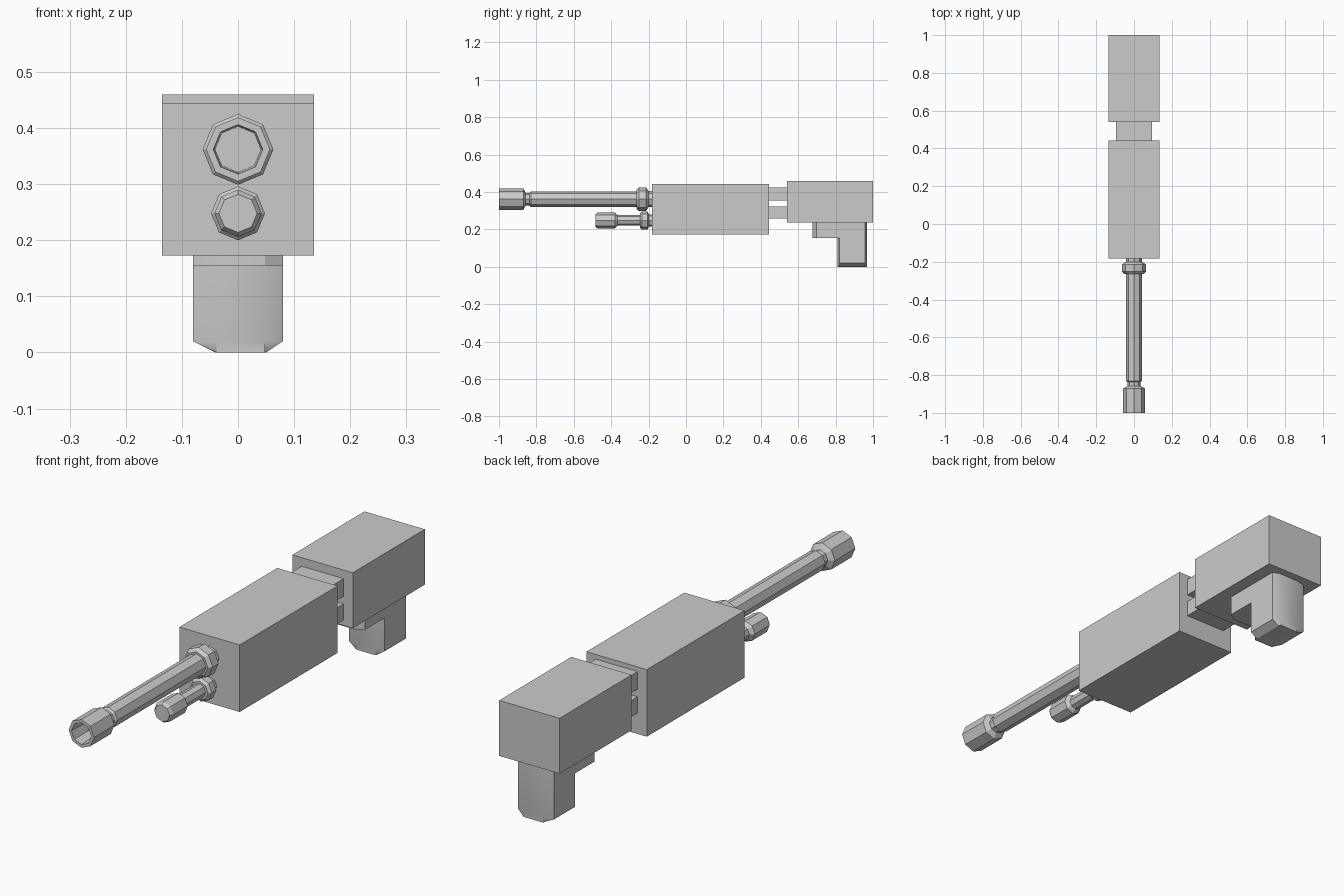
import bpy, bmesh
from math import cos, sin, pi

if "Cube" in bpy.data.objects:
    bpy.data.objects.remove(bpy.data.objects["Cube"])


def finish(bm, name):
    bmesh.ops.recalc_face_normals(bm, faces=bm.faces)
    mesh = bpy.data.meshes.new(name)
    bm.to_mesh(mesh)
    bm.free()
    obj = bpy.data.objects.new(name, mesh)
    bpy.context.collection.objects.link(obj)
    return obj


def loft(name, rings):
    """Join equal-sized point rings and cap both ends."""
    bm = bmesh.new()
    loops = [[bm.verts.new(p) for p in ring] for ring in rings]
    n = len(loops[0])
    for a, b in zip(loops, loops[1:]):
        for i in range(n):
            j = (i + 1) % n
            bm.faces.new((a[i], a[j], b[j], b[i]))
    bm.faces.new(loops[0])
    bm.faces.new(loops[-1])
    return finish(bm, name)


def box(name, half_x, y0, y1, z0, z1):
    xs = ((-half_x, y0), (half_x, y0), (half_x, y1), (-half_x, y1))
    return loft(name, [[(x, y, z) for x, y in xs] for z in (z0, z1)])


def barrel(name, z, profile, sides=8):
    """Turn a (y, radius) profile around the y axis at height z."""
    return loft(name, [[(r * cos(2 * pi * i / sides), y, z + r * sin(2 * pi * i / sides))
                        for i in range(sides)] for y, r in profile])


def grip_block(name, y0, y1, cut_front, cut_back, z_top, z_bottom, chamfer=0):
    """Block with slightly cut vertical corners and optional side chamfers below."""
    def ring(z, left, right, cl, cr):
        return [(left + cl, y0, z), (right - cr, y0, z),
                (right, y0 + cut_front, z), (right, y1 - cut_back, z),
                (right - cr, y1, z), (left + cl, y1, z),
                (left, y1 - cut_back, z), (left, y0 + cut_front, z)]
    rings = [ring(z_top, -0.08, 0.08, 0.042, 0.032),
             ring(z_bottom + chamfer, -0.08, 0.08, 0.042, 0.032)]
    if chamfer:
        rings.append(ring(z_bottom, -0.04, 0.05, 0.002, 0.002))
    obj = loft(name, rings)
    bpy.context.view_layer.objects.active = obj
    obj.select_set(True)
    bpy.ops.object.shade_smooth_by_angle(angle=0.5)
    obj.select_set(False)
    return obj


# Body, rear stock and the two plates joining them
box("body", 0.135, -0.182, 0.443, 0.173, 0.444)
box("rear_stock", 0.135, 0.54, 1.0, 0.236, 0.46)
for label, z0, z1 in (("upper", 0.354, 0.425), ("lower", 0.258, 0.323)):
    box(label + "_connector", 0.094, 0.43, 0.55, z0, z1)

# Grip and the shorter block in front of it
grip_block("grip", 0.81, 0.967, 0.012, 0.01, 0.24, 0.0, 0.02)
grip_block("grip_front_block", 0.677, 0.84, 0.02, 0.0, 0.24, 0.155)

# Main barrel with collar and open muzzle
barrel("main_barrel", 0.362, [
    (-0.17, 0.043), (-0.2, 0.043), (-0.206, 0.052), (-0.214, 0.063), (-0.252, 0.063),
    (-0.265, 0.05), (-0.265, 0.042), (-0.83, 0.042), (-0.837, 0.034), (-0.857, 0.034),
    (-0.87, 0.057), (-1.0, 0.057), (-1.0, 0.044), (-0.91, 0.041)])

# Smaller lower barrel with a closed, chamfered tip
barrel("lower_barrel", 0.248, [
    (-0.17, 0.033), (-0.198, 0.033), (-0.206, 0.048), (-0.236, 0.048), (-0.246, 0.038),
    (-0.246, 0.028), (-0.365, 0.028), (-0.38, 0.042), (-0.474, 0.042), (-0.485, 0.034)])
